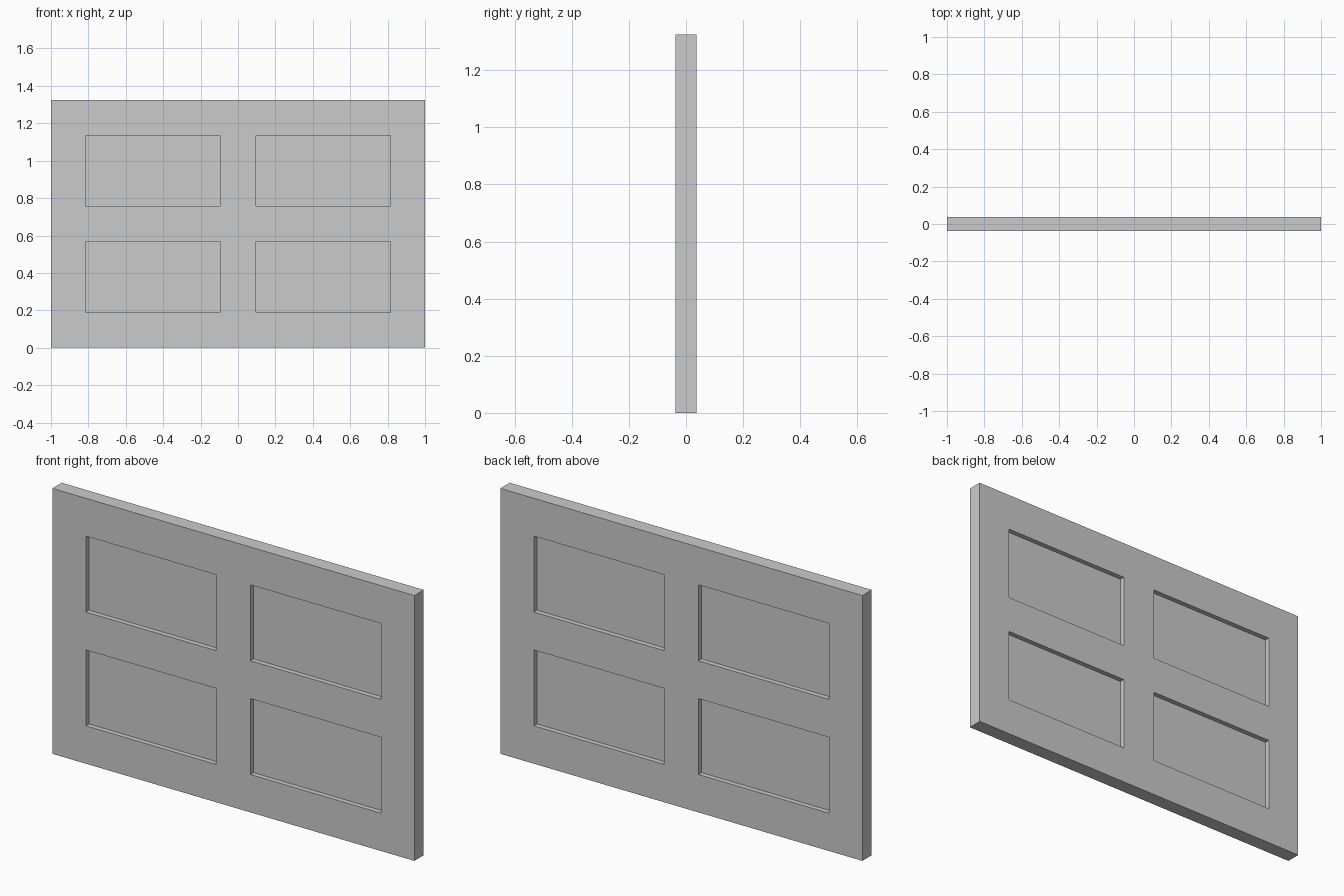
import bpy, bmesh
from mathutils import Vector

if "Cube" in bpy.data.objects:
    bpy.data.objects.remove(bpy.data.objects["Cube"])

WIDTH, HEIGHT, THICK = 2.0, 1.325, 0.074
RECESS = 0.025
X_CUTS = (-0.815, -0.095, 0.095, 0.815)
Z_CUTS = (0.189, 0.568, 0.757, 1.136)

# Solid slab standing on the ground
bm = bmesh.new()
bmesh.ops.create_cube(bm, size=1)
bmesh.ops.scale(bm, vec=(WIDTH, THICK, HEIGHT), verts=bm.verts)
bmesh.ops.translate(bm, vec=(0, 0, HEIGHT / 2), verts=bm.verts)


def cut(co, normal):
    bmesh.ops.bisect_plane(bm, geom=bm.verts[:] + bm.edges[:] + bm.faces[:],
                           plane_co=co, plane_no=normal)


# Stile and rail lines
for x in X_CUTS:
    cut(Vector((x, 0, 0)), Vector((1, 0, 0)))
for z in Z_CUTS:
    cut(Vector((0, 0, z)), Vector((0, 0, 1)))


def is_panel(face):
    c = face.calc_center_median()
    in_x = X_CUTS[0] < c.x < X_CUTS[1] or X_CUTS[2] < c.x < X_CUTS[3]
    in_z = Z_CUTS[0] < c.z < Z_CUTS[1] or Z_CUTS[2] < c.z < Z_CUTS[3]
    return abs(face.normal.y) > 0.9 and in_x and in_z


# Four recessed panels, sunk from front and back
bm.normal_update()
for face in [f for f in bm.faces if is_panel(f)]:
    inward = -face.normal * RECESS
    new = bmesh.ops.extrude_discrete_faces(bm, faces=[face])["faces"][0]
    bmesh.ops.translate(bm, vec=inward, verts=new.verts[:])

bmesh.ops.recalc_face_normals(bm, faces=bm.faces)
mesh = bpy.data.meshes.new("panelled_board")
bm.to_mesh(mesh)
bm.free()
bpy.context.collection.objects.link(bpy.data.objects.new("panelled_board", mesh))
